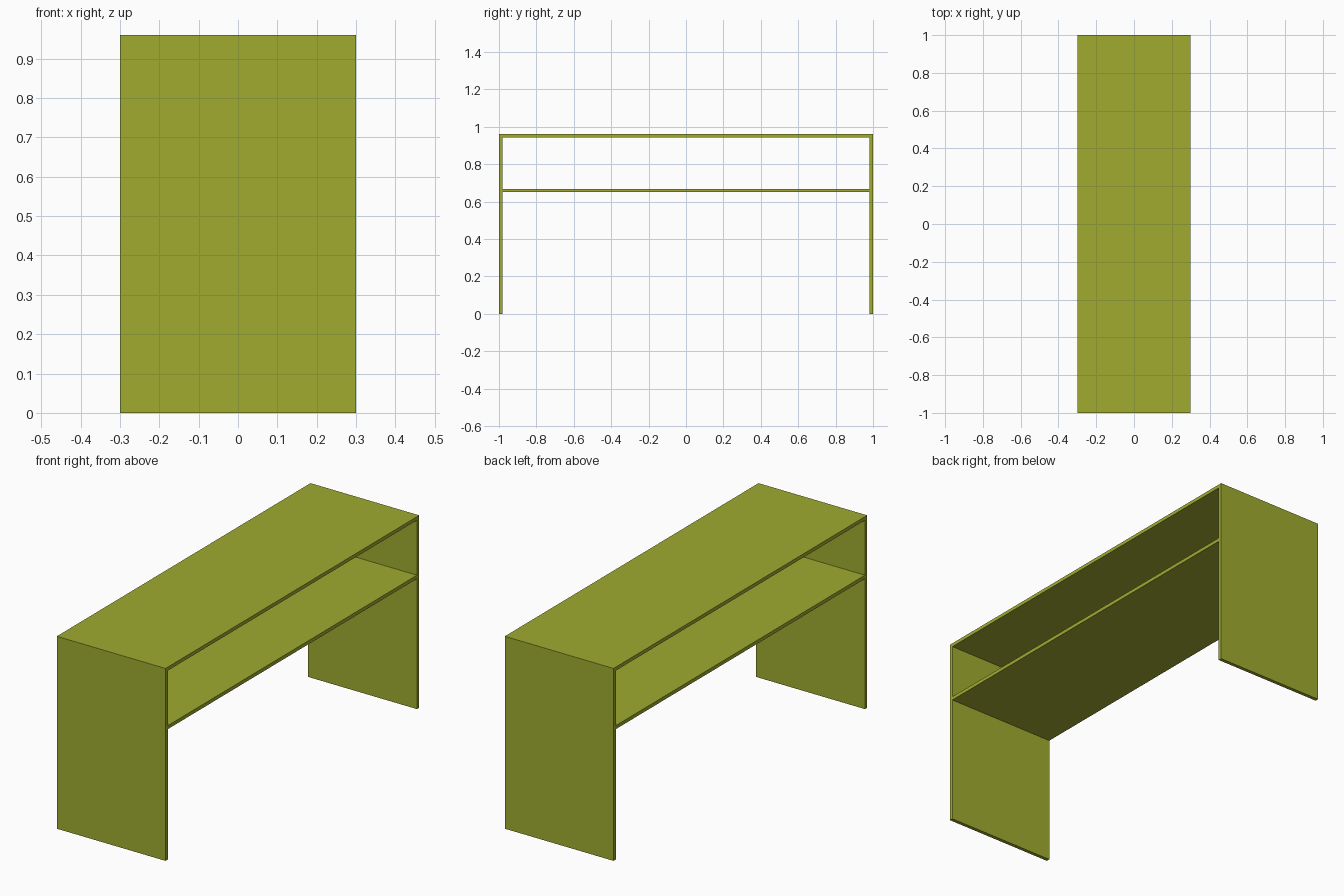
import bpy

if "Cube" in bpy.data.objects:
    bpy.data.objects.remove(bpy.data.objects["Cube"], do_unlink=True)

WIDTH, LENGTH, HEIGHT = 0.6, 2.0, 0.96
THICK = 0.018          # board thickness
SHELF_TOP = 0.668

# Single olive green finish
olive = bpy.data.materials.new("olive green")
olive.use_nodes = True
colour = (0.35, 0.41, 0.028, 1.0)
olive.diffuse_color = colour
olive.node_tree.nodes["Principled BSDF"].inputs["Base Color"].default_value = colour


def board(name, size, centre):
    """Flat rectangular panel with real dimensions in its mesh."""
    bpy.ops.mesh.primitive_cube_add(size=1, location=centre)
    obj = bpy.context.object
    obj.name = name
    obj.scale = size
    bpy.ops.object.transform_apply(location=False, rotation=False, scale=True)
    obj.data.materials.append(olive)
    return obj


# Table top covers both end panels
board("table_top", (WIDTH, LENGTH, THICK), (0, 0, HEIGHT - THICK / 2))

# Shelf fits between the end panels
board("shelf", (WIDTH, LENGTH - 2 * THICK, THICK), (0, 0, SHELF_TOP - THICK / 2))

# End panels stand on the floor under the top
leg_height = HEIGHT - THICK
for name, side in (("front_end_panel", -1), ("back_end_panel", 1)):
    board(name, (WIDTH, THICK, leg_height),
          (0, side * (LENGTH - THICK) / 2, leg_height / 2))
